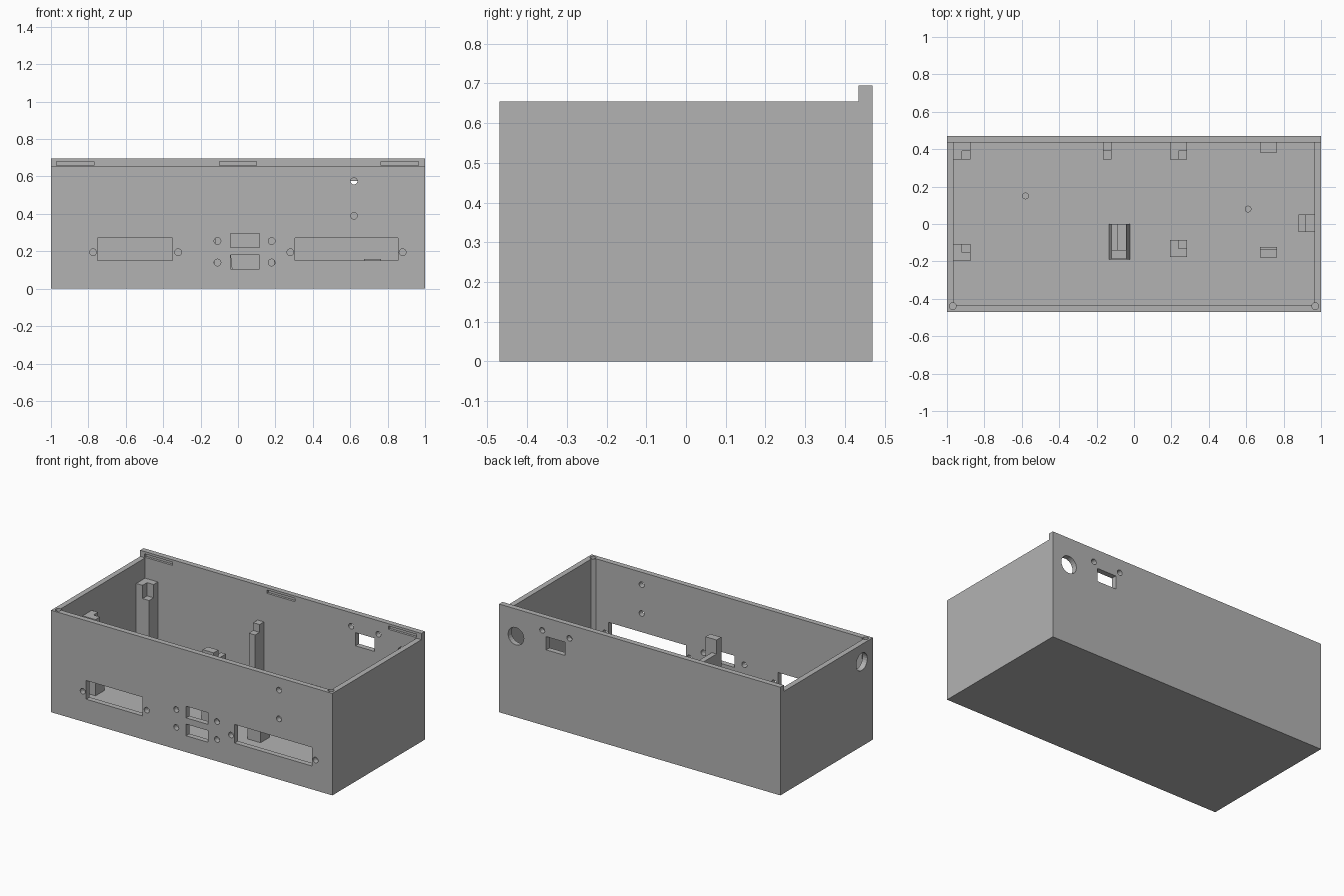
import bpy, bmesh, math
from mathutils import Matrix

cube = bpy.data.objects.get("Cube")
if cube:
    bpy.data.objects.remove(cube, do_unlink=True)

grey = bpy.data.materials.new("plain grey")
grey.use_nodes = True
colour = (0.45, 0.45, 0.45, 1)
grey.diffuse_color = colour
grey.node_tree.nodes["Principled BSDF"].inputs["Base Color"].default_value = colour

FLOOR, WALL = 0.035, 0.035
RIM, LIP = 0.655, 0.695
HALF_Y = 0.47
IN_X, IN_Y = 1 - WALL, HALF_Y - WALL
HOLE = 0.018


def finish(name, bm):
    bmesh.ops.recalc_face_normals(bm, faces=bm.faces)
    mesh = bpy.data.meshes.new(name)
    bm.to_mesh(mesh)
    bm.free()
    mesh.materials.append(grey)
    obj = bpy.data.objects.new(name, mesh)
    bpy.context.collection.objects.link(obj)
    return obj


def add_prism(bm, points, shift):
    face = bm.faces.new([bm.verts.new(p) for p in points])
    new = bmesh.ops.extrude_face_region(bm, geom=[face])["geom"]
    bmesh.ops.translate(bm, vec=shift, verts=[v for v in new if isinstance(v, bmesh.types.BMVert)])


def add_box(bm, x0, x1, y0, y1, z0, z1):
    add_prism(bm, [(x0, y0, z0), (x1, y0, z0), (x1, y1, z0), (x0, y1, z0)], (0, 0, z1 - z0))


def add_rod(bm, centre, radius, length, axis):
    turn = {"X": Matrix.Rotation(math.pi / 2, 4, "Y"),
            "Y": Matrix.Rotation(math.pi / 2, 4, "X"), "Z": Matrix()}[axis]
    bmesh.ops.create_cone(bm, cap_ends=True, segments=24, radius1=radius, radius2=radius,
                          depth=length, matrix=Matrix.Translation(centre) @ turn)


def boxes(name, *sizes):
    bm = bmesh.new()
    for size in sizes:
        add_box(bm, *size)
    return finish(name, bm)


# Outer body: side profile with the raised rear lip, swept across the width
bm = bmesh.new()
profile = [(-HALF_Y, 0), (HALF_Y, 0), (HALF_Y, LIP), (IN_Y, LIP), (IN_Y, RIM), (-HALF_Y, RIM)]
add_prism(bm, [(-1, y, z) for y, z in profile], (2, 0, 0))
case = finish("case_shell", bm)

# Cavity, leaving chamfered screw bosses in the front corners
bm = bmesh.new()
c = 0.02
outline = [(-IN_X + c, -IN_Y), (IN_X - c, -IN_Y), (IN_X, -IN_Y + c),
           (IN_X, IN_Y), (-IN_X, IN_Y), (-IN_X, -IN_Y + c)]
add_prism(bm, [(x, y, FLOOR) for x, y in outline], (0, 0, 1))
cavity = finish("cavity_cutter", bm)

# Openings
bm = bmesh.new()
y0, y1 = -HALF_Y - 0.02, -IN_Y + 0.02
for x0, x1, z0, z1 in [(-0.75, -0.35, 0.15, 0.27), (0.305, 0.855, 0.15, 0.27),
                       (-0.04, 0.115, 0.22, 0.295), (-0.04, 0.115, 0.105, 0.18)]:
    add_box(bm, x0, x1, y0, y1, z0, z1)
front_holes = [(x, 0.195) for x in (-0.775, -0.32, 0.28, 0.88)]
front_holes += [(x, z) for x in (-0.11, 0.18) for z in (0.14, 0.255)]
front_holes += [(0.62, 0.39), (0.62, 0.575)]
for x, z in front_holes:
    add_rod(bm, (x, (y0 + y1) / 2, z), HOLE, y1 - y0, "Y")
# Rear socket, its screw holes and the round ports
add_box(bm, 0.53, 0.665, -y1, -y0, 0.49, 0.575)
for x, z, r in [(0.88, 0.52, 0.056), (0.693, 0.608, HOLE), (0.5, 0.608, HOLE)]:
    add_rod(bm, (x, -(y0 + y1) / 2, z), r, y1 - y0, "Y")
add_rod(bm, (-1 + WALL / 2, -0.357, 0.543), 0.056, 0.08, "X")
# Lid latch slots in the lip, screw holes in the bosses
for x in (-0.87, 0, 0.865):
    add_box(bm, x - 0.1, x + 0.1, IN_Y - 0.02, IN_Y + 0.015, 0.659, 0.68)
for x in (-0.969, 0.969):
    add_rod(bm, (x, -0.439, RIM), HOLE, 0.24, "Z")
openings = finish("opening_cutter", bm)

for cutter in (cavity, openings):
    mod = case.modifiers.new(cutter.name, "BOOLEAN")
    mod.operation, mod.solver, mod.object = "DIFFERENCE", "EXACT", cutter
bpy.context.view_layer.update()
baked = bpy.data.meshes.new_from_object(case.evaluated_get(bpy.context.evaluated_depsgraph_get()))
case.modifiers.clear()
case.data = baked
for cutter in (cavity, openings):
    bpy.data.objects.remove(cutter, do_unlink=True)


# Corner posts: a tall L around a lower ledge; sx, sy point toward the ledge
def corner_post(name, x, y, sx, sy, ledge, top):
    w = 0.046
    bm = bmesh.new()
    ell = [(-1, -1), (1, -1), (1, 0), (0, 0), (0, 1), (-1, 1)]
    add_prism(bm, [(x + sx * w * a, y + sy * w * b, 0.03) for a, b in ell], (0, 0, top - 0.03))
    xs, ys = sorted((x, x + sx * w)), sorted((y, y + sy * w))
    add_box(bm, *xs, *ys, 0.03, ledge)
    finish(name, bm)


HIGH, HIGH_TOP = 0.44, 0.525
LOW, LOW_TOP = 0.09, 0.16
corner_post("left_rear_post", -0.92, 0.391, 1, -1, HIGH, HIGH_TOP)
corner_post("left_front_post", -0.92, -0.153, 1, 1, HIGH, HIGH_TOP)
corner_post("right_rear_post", 0.238, 0.391, 1, -1, LOW, LOW_TOP)
corner_post("right_front_post", 0.238, -0.131, 1, 1, LOW, LOW_TOP)

# Stepped edge supports
boxes("middle_rear_post", (-0.165, -0.12, 0.39, 0.437, 0.03, 0.47),
      (-0.165, -0.12, 0.345, 0.39, 0.03, 0.42))
boxes("right_rear_support", (0.675, 0.765, 0.382, 0.437, 0.03, LOW))
boxes("right_front_support", (0.675, 0.765, -0.178, -0.135, 0.03, LOW_TOP),
      (0.675, 0.765, -0.135, -0.122, 0.03, LOW))
boxes("right_wall_support", (0.918, 0.967, -0.042, 0.05, 0.03, LOW_TOP),
      (0.88, 0.918, -0.042, 0.05, 0.03, LOW))

# Central holder: flared base, narrow rail and tall stop
bm = bmesh.new()
flare = [(-0.135, 0.03), (-0.022, 0.03), (-0.04, 0.2), (-0.12, 0.2)]
add_prism(bm, [(x, -0.19, z) for x, z in flare], (0, 0.19, 0))
finish("holder_base", bm)
boxes("holder_rail", (-0.119, -0.085, -0.14, -0.001, 0.19, HIGH))
boxes("holder_stop", (-0.119, -0.041, -0.188, -0.14, 0.19, 0.53))

# Floor pegs
for name, x, y in (("left_floor_peg", -0.58, 0.15), ("right_floor_peg", 0.61, 0.08)):
    bm = bmesh.new()
    add_rod(bm, (x, y, 0.06), HOLE, 0.06, "Z")
    finish(name, bm)
